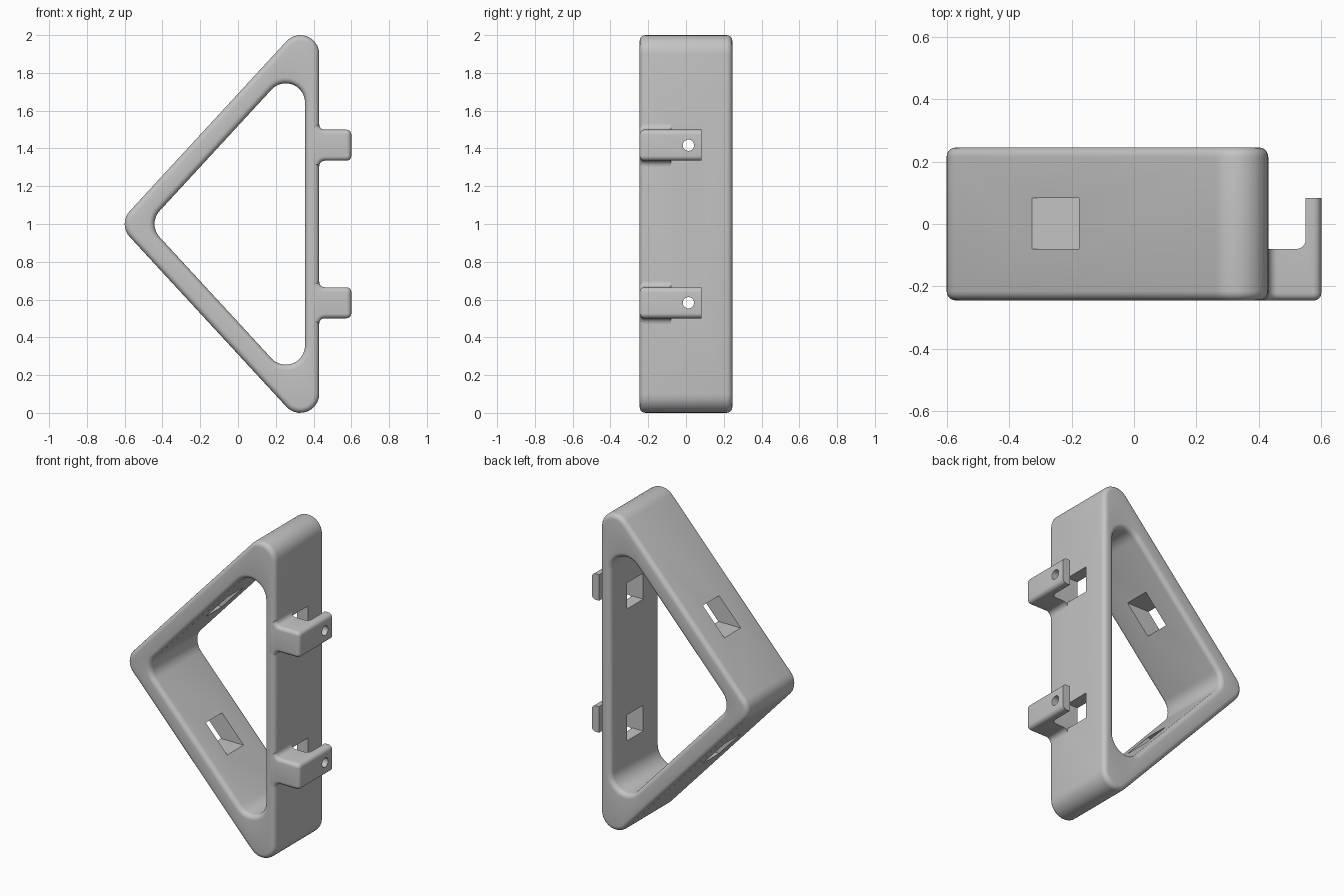
import bpy, bmesh, math
from mathutils import Vector

if "Cube" in bpy.data.objects:
    bpy.data.objects.remove(bpy.data.objects["Cube"])

DEPTH = 0.245                 # half depth of the frame
SLOT_Z = (0.583, 1.417)       # centres of the slots and hooks
SLOT_Y = (-0.08, 0.083)
HALF = 0.082                  # half height of a slot or hook
SLANT = math.degrees(math.atan2(0.83, 0.90)) + 0.0
TILT = 180 - SLANT            # normal direction of the upper slanted wall

grey = bpy.data.materials.new("light grey")
grey.use_nodes = True
grey.diffuse_color = (0.55, 0.55, 0.55, 1)
grey.node_tree.nodes["Principled BSDF"].inputs["Base Color"].default_value = (0.55, 0.55, 0.55, 1)


def arc(cx, cy, r, start, end, n=10):
    angles = [math.radians(start + (end - start) * i / n) for i in range(n + 1)]
    return [(cx + r * math.cos(a), cy + r * math.sin(a)) for a in angles]


def finish(name, bm):
    bmesh.ops.recalc_face_normals(bm, faces=bm.faces)
    mesh = bpy.data.meshes.new(name)
    bm.to_mesh(mesh)
    bm.free()
    mesh.materials.append(grey)
    obj = bpy.data.objects.new(name, mesh)
    bpy.context.collection.objects.link(obj)
    return obj


def prism(name, pts, axis, lo, hi, round_front=0):
    """Extrude a closed profile along y (points x, z) or z (points x, y)."""
    bm = bmesh.new()
    place = (lambda p, t: (p[0], t, p[1])) if axis == "y" else (lambda p, t: (p[0], p[1], t))
    face = bm.faces.new([bm.verts.new(place(p, lo)) for p in pts])
    rim = list(face.edges)
    out = bmesh.ops.extrude_face_region(bm, geom=[face], use_keep_orig=True)
    move = Vector(place((0, 0), hi - lo))
    bmesh.ops.translate(bm, vec=move, verts=[g for g in out["geom"] if isinstance(g, bmesh.types.BMVert)])
    if round_front:
        bmesh.ops.bevel(bm, geom=rim, offset=round_front, segments=5, profile=0.5, affect="EDGES")
    return finish(name, bm)


def box(name, x, y, z):
    return prism(name, [(x[0], y[0]), (x[1], y[0]), (x[1], y[1]), (x[0], y[1])], "z", *z)


def cut(obj, cutter):
    mod = obj.modifiers.new("cut", "BOOLEAN")
    mod.operation = "DIFFERENCE"
    mod.solver = "EXACT"
    mod.object = cutter
    bpy.context.view_layer.objects.active = obj
    bpy.ops.object.modifier_apply(modifier=mod.name)
    bpy.data.objects.remove(cutter)


def smooth(obj):
    bpy.ops.object.select_all(action="DESELECT")
    obj.select_set(True)
    bpy.context.view_layer.objects.active = obj
    bpy.ops.object.shade_smooth_by_angle(angle=math.radians(30))


def triangle(x_left, x_right, z_half, r):
    return (arc(x_right, 1 + z_half, r, 0, TILT - 0.0)
            + arc(x_left, 1, r, TILT, 360 - TILT)
            + arc(x_right, 1 - z_half, r, 360 - TILT, 360))


# Triangular frame: two matching loops bridged into a ring with rounded rims
TILT = 90 + math.degrees(math.atan2(0.90, 0.83))
outer = triangle(-0.50, 0.33, 0.90, 0.10)
inner = triangle(-0.34, 0.253, 0.643, 0.102)
bm = bmesh.new()
loops = [[bm.verts.new((x, y, z)) for x, z in pts]
         for pts, y in ((outer, -DEPTH), (outer, DEPTH), (inner, DEPTH), (inner, -DEPTH))]
count = len(outer)
for k in range(4):
    a, b = loops[k], loops[(k + 1) % 4]
    for i in range(count):
        j = (i + 1) % count
        bm.faces.new((a[i], a[j], b[j], b[i]))
rims = []
for loop in loops:
    for i in range(count):
        rims.append(bm.edges.get((loop[i], loop[(i + 1) % count])))
bmesh.ops.bevel(bm, geom=rims, offset=0.03, segments=5, profile=0.5, affect="EDGES")
frame = finish("triangular_frame", bm)

# Level slots running through the slanted and upright walls
for z in SLOT_Z:
    cut(frame, box("slot_cutter", (-0.9, 0.9), SLOT_Y, (z - HALF, z + HALF)))
smooth(frame)

# Hooks with flared roots, an open gap and a small pin hole
for label, z in zip(("lower", "upper"), SLOT_Z):
    flare, r = 0.03, 0.026
    top, low = z + HALF, z - HALF
    profile = ([(0.365, low - flare)]
               + arc(0.43 + flare, low - flare, flare, 180, 90, 6)
               + arc(0.6 - r, low + r, r, 270, 360, 6)
               + arc(0.6 - r, top - r, r, 0, 90, 6)
               + arc(0.43 + flare, top + flare, flare, 270, 180, 6)
               + [(0.365, top + flare)])
    hook = prism(label + "_hook", profile, "y", -DEPTH, SLOT_Y[1], 0.024)
    gap = ([(0.3, SLOT_Y[0])] + arc(0.52, SLOT_Y[0] + 0.03, 0.03, 270, 360, 6)
           + [(0.55, 0.3), (0.3, 0.3)])
    cut(hook, prism("gap_cutter", gap, "z", z - 0.3, z + 0.3))
    # Pin hole runs sideways through the prong
    pin = prism("pin_cutter", arc(0, 0, 0.03, 0, 345, 23), "z", 0.5, 0.7)
    for v in pin.data.vertices:
        v.co = (v.co.z, v.co.x + 0.013, v.co.y + z)
    cut(hook, pin)
    smooth(hook)
